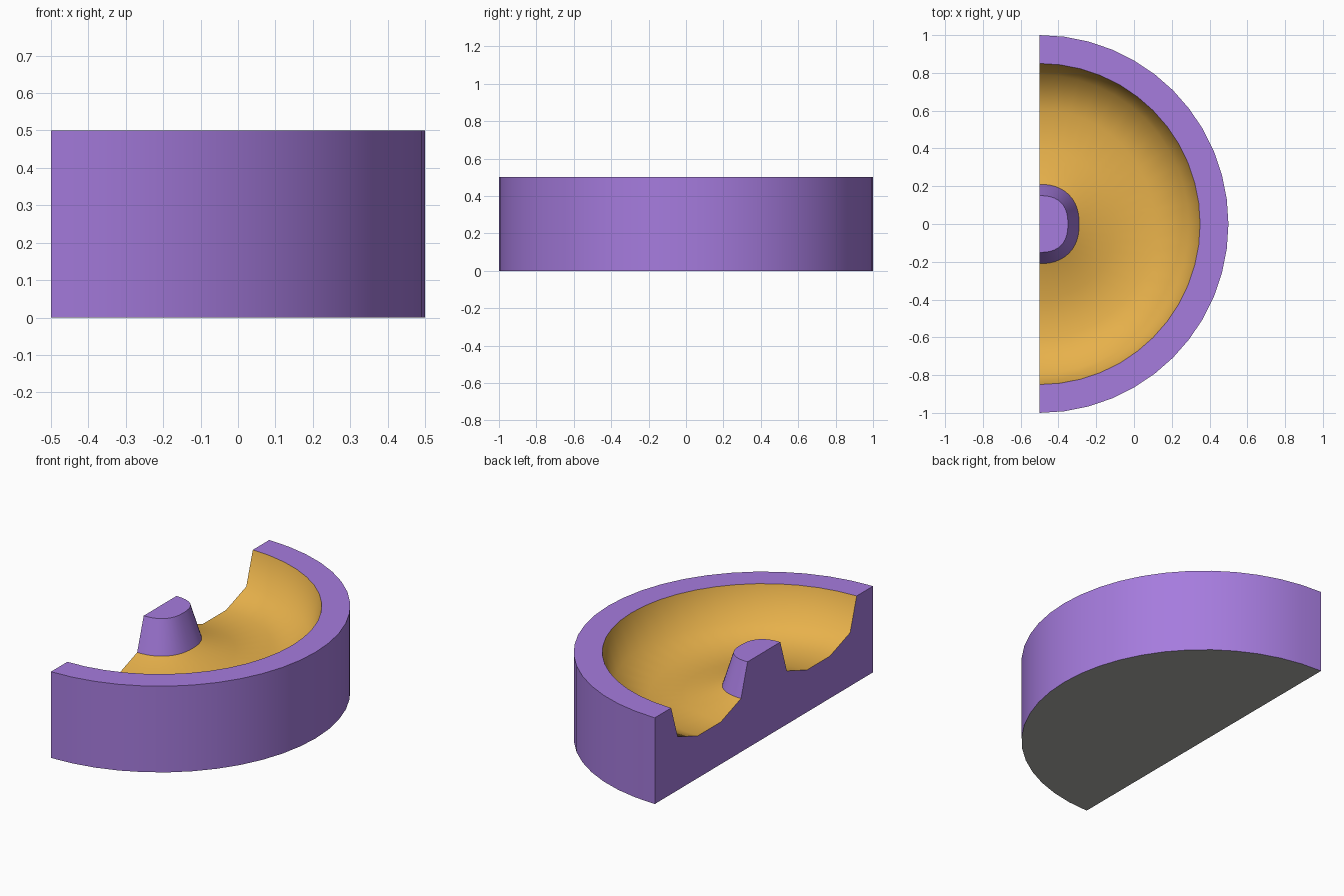
import bpy, bmesh, math

if "Cube" in bpy.data.objects:
    bpy.data.objects.remove(bpy.data.objects["Cube"])

def material(name, rgb):
    m = bpy.data.materials.new(name)
    m.diffuse_color = (*rgb, 1)
    m.use_nodes = True
    m.node_tree.nodes["Principled BSDF"].inputs["Base Color"].default_value = m.diffuse_color
    return m

PURPLE, GOLD, GREY = 0, 1, 2
mats = [material("purple", (0.38, 0.20, 0.73)),
        material("gold", (0.80, 0.44, 0.07)),
        material("grey", (0.42, 0.42, 0.40))]

SEG = 24
# Half profile from hub top to base rim: radius, height, roundness power
profile = [(0.15, 0.50, 2.5), (0.21, 0.31, 2.3), (0.395, 0.245, 2.05),
           (0.605, 0.245, 2), (0.79, 0.31, 2), (0.85, 0.50, 2),
           (1.0, 0.50, 2), (1.0, 0.0, 2)]
band_colour = [PURPLE, GOLD, GOLD, GOLD, GOLD, PURPLE, PURPLE]

bm = bmesh.new()

def half_ring(r, z, power):
    ring = []
    for i in range(SEG + 1):
        a = -math.pi / 2 + math.pi * i / SEG
        c, s = max(math.cos(a), 0.0), math.sin(a)
        if i in (0, SEG):
            c = 0.0
        k = r / (c ** power + abs(s) ** power) ** (1 / power)
        ring.append(bm.verts.new((-0.5 + k * c, k * s, z)))
    return ring

rings = [half_ring(*p) for p in profile]

# Hub side, gold channel, rim and outer wall
for a, b, col in zip(rings, rings[1:], band_colour):
    for i in range(SEG):
        f = bm.faces.new((a[i], b[i], b[i + 1], a[i + 1]))
        f.material_index = col

# Hub top, grey underside and flat cut side
bm.faces.new(rings[0])
bm.faces.new(rings[-1][::-1]).material_index = GREY
bm.faces.new([r[0] for r in rings][::-1] + [r[-1] for r in rings])
bmesh.ops.recalc_face_normals(bm, faces=bm.faces[:])

# Smooth curved bands, crisp corners and colour borders
for f in bm.faces:
    f.smooth = True
for e in bm.edges:
    colours = {f.material_index for f in e.link_faces}
    e.smooth = e.calc_face_angle(0) < math.radians(60) and len(colours) == 1

mesh = bpy.data.meshes.new("half_round_tray")
bm.to_mesh(mesh)
bm.free()
for m in mats:
    mesh.materials.append(m)
tray = bpy.data.objects.new("half_round_tray", mesh)
bpy.context.collection.objects.link(tray)
